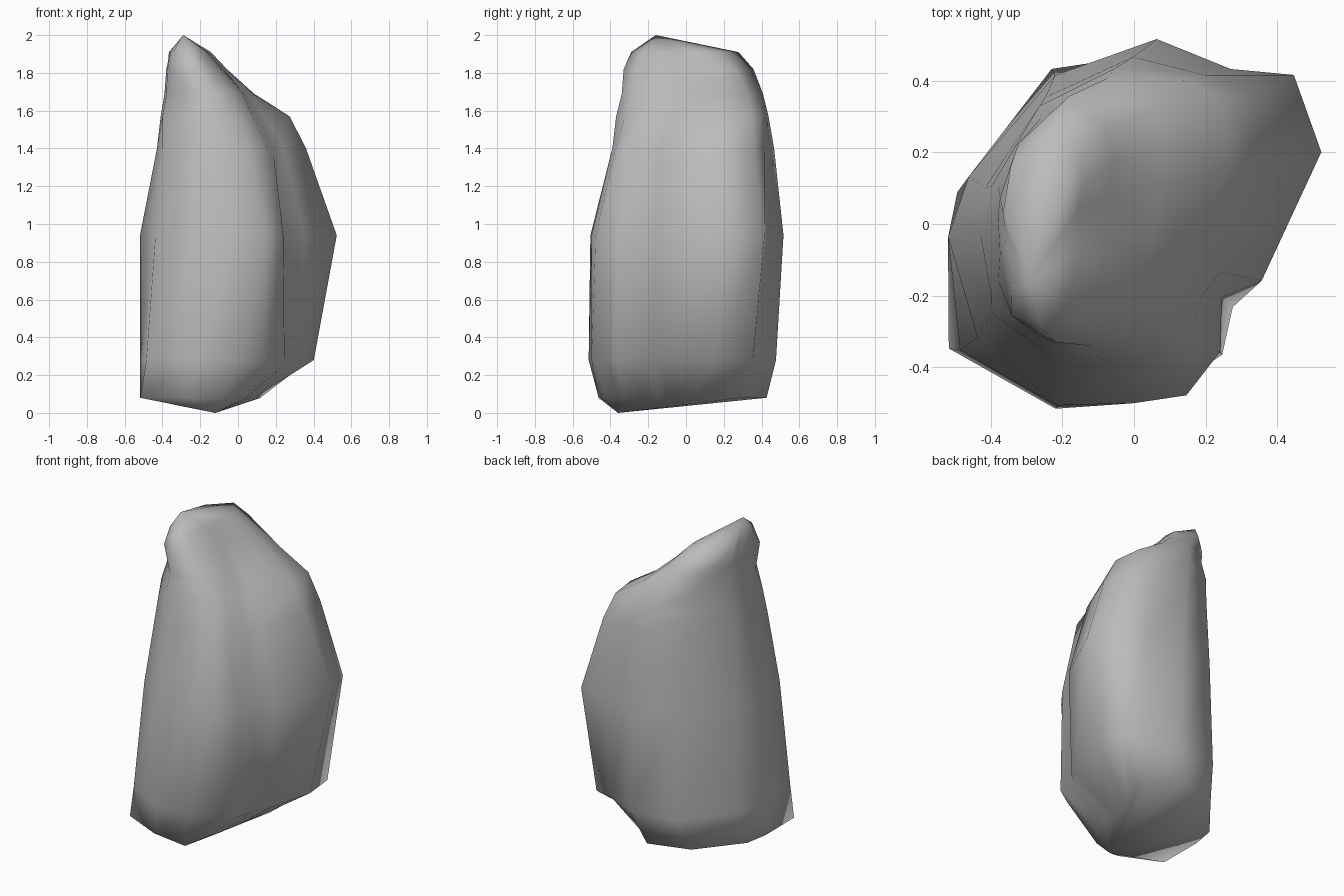
import bpy
import bmesh
from math import sin, cos, radians
from mathutils import Vector

cube = bpy.data.objects.get("Cube")
if cube:
    bpy.data.objects.remove(cube, do_unlink=True)

# Plain stone material
stone = bpy.data.materials.new("grey stone")
stone.use_nodes = True
stone_color = (0.5, 0.5, 0.5, 1)
stone.diffuse_color = stone_color
stone.node_tree.nodes["Principled BSDF"].inputs["Base Color"].default_value = stone_color

# Directions of the ridges and the groove around the boulder, in degrees
directions = [21, 43, 58, 83, 118, 164, 184, 216, 247, 270, 287, 304, 320, 336]

# Each layer: centre of the section, then its radius along every direction
layers = [
    ((-.08, -.03, .08), [.18, .27, .38, .46, .43, .43, .44, .54, .47, .4, .31, .22, .17, .16]),
    ((0, 0, .28), [.43, .52, .46, .48, .49, .48, .52, .6, .56, .5, .46, .44, .36, .36]),
    ((0, 0, .94), [.56, .61, .51, .52, .47, .48, .52, .54, .55, .5, .5, .43, .32, .39]),
    ((-.06, 0, 1.4), [.45, .53, .49, .47, .4, .37, .37, .42, .42, .39, .39, .39, .32, .33]),
    ((-.1, .02, 1.57), [.4, .48, .45, .42, .35, .31, .31, .37, .4, .39, .36, .32, .26, .27]),
    ((-.12, .03, 1.69), [.21, .28, .35, .38, .3, .27, .27, .32, .37, .37, .32, .26, .2, .18]),
    ((-.22, .03, 1.82), [.16, .22, .27, .33, .22, .16, .16, .19, .31, .36, .3, .23, .18, .15]),
    ((-.26, 0, 1.91), [.11, .16, .21, .28, .18, .11, .1, .12, .21, .29, .23, .17, .13, .11]),
]
foot = (-.12, -.36, 0)
summit = (-.29, -.16, 2)


def add_ring(bm, centre, radii):
    """Place one uneven horizontal section."""
    return [
        bm.verts.new(Vector(centre) + Vector((cos(radians(a)), sin(radians(a)), 0)) * r)
        for a, r in zip(directions, radii)
    ]


def close_ring(bm, ring, tip):
    """Close a section with a fan of triangles."""
    point = bm.verts.new(tip)
    for i, vert in enumerate(ring):
        bm.faces.new((ring[i - 1], vert, point))


# Boulder body: sections skinned from foot to summit
bm = bmesh.new()
rings = [add_ring(bm, centre, radii) for centre, radii in layers]
for lower, upper in zip(rings, rings[1:]):
    for i in range(len(directions)):
        bm.faces.new((lower[i - 1], lower[i], upper[i], upper[i - 1]))
close_ring(bm, rings[0], foot)
close_ring(bm, rings[-1], summit)
bmesh.ops.recalc_face_normals(bm, faces=bm.faces)
for face in bm.faces:
    face.smooth = True

mesh = bpy.data.meshes.new("boulder")
bm.to_mesh(mesh)
bm.free()
mesh.materials.append(stone)
boulder = bpy.data.objects.new("boulder", mesh)
bpy.context.collection.objects.link(boulder)
